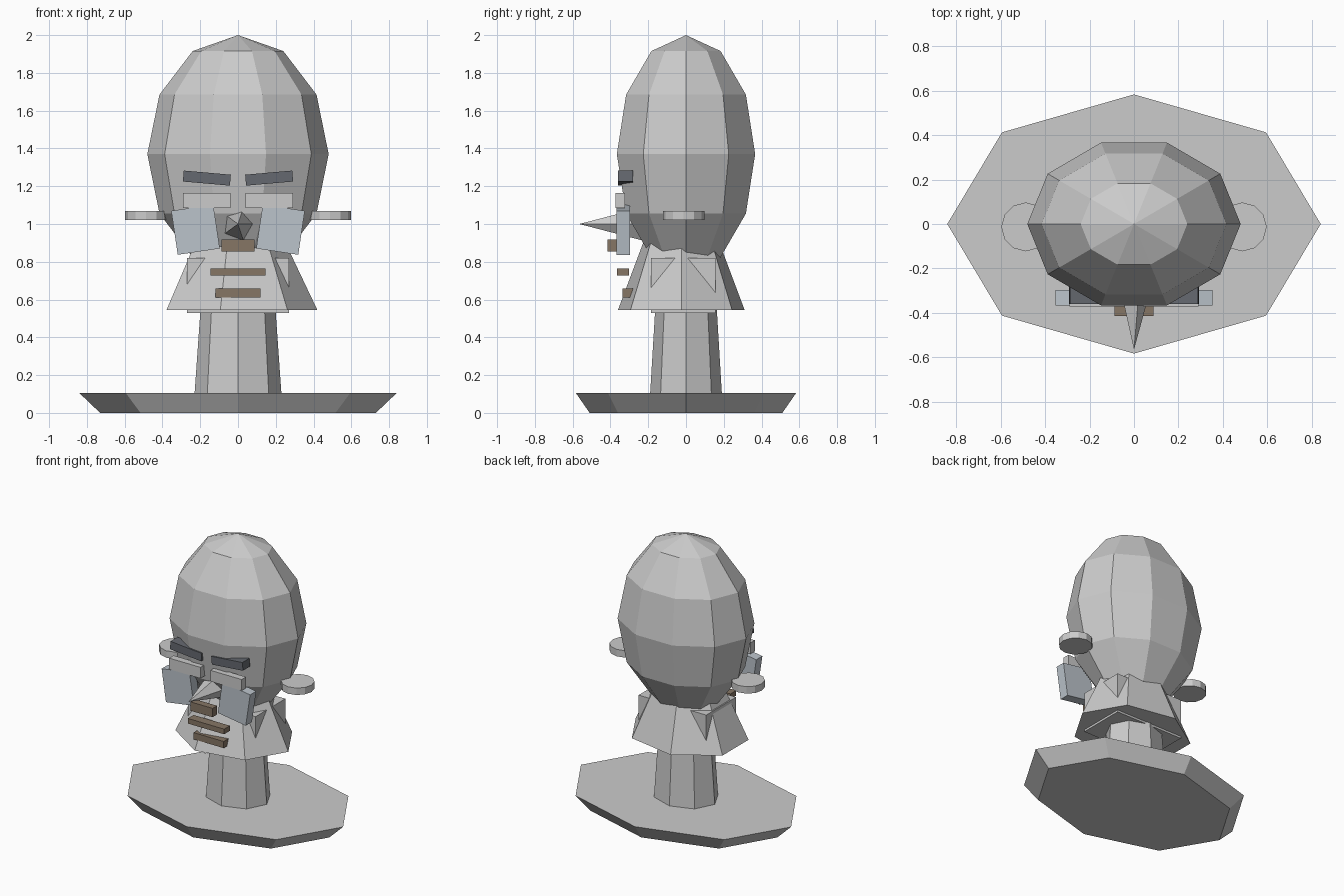
import bpy, bmesh
from math import radians, sin, cos, pi
from mathutils import Matrix

if "Cube" in bpy.data.objects:
    bpy.data.objects.remove(bpy.data.objects["Cube"])


def material(name, rgb):
    m = bpy.data.materials.new(name)
    m.diffuse_color = (*rgb, 1)
    m.use_nodes = True
    m.node_tree.nodes["Principled BSDF"].inputs["Base Color"].default_value = m.diffuse_color
    return m


WHITE = material("white", (0.85, 0.85, 0.83))
PALE = material("pale", (0.50, 0.55, 0.60))
DARK = material("dark", (0.13, 0.14, 0.16))
BROWN = material("brown", (0.24, 0.18, 0.13))


def finish(name, bm, mat=None):
    bmesh.ops.recalc_face_normals(bm, faces=bm.faces)
    me = bpy.data.meshes.new(name)
    bm.to_mesh(me)
    bm.free()
    ob = bpy.data.objects.new(name, me)
    bpy.context.collection.objects.link(ob)
    if mat:
        me.materials.append(mat)
    return ob


def stack(name, n, rings, x=0, y=0, mat=None):
    """Capped n-sided solid from (rx, ry, z) rings, first corner on +x."""
    bm = bmesh.new()
    loops = [[bm.verts.new((x + rx * cos(2 * pi * i / n), y + ry * sin(2 * pi * i / n), z))
              for i in range(n)] for rx, ry, z in rings]
    for a, b in zip(loops, loops[1:]):
        for i in range(n):
            j = (i + 1) % n
            bm.faces.new((a[i], a[j], b[j], b[i]))
    bm.faces.new(loops[0])
    bm.faces.new(loops[-1])
    bmesh.ops.remove_doubles(bm, verts=bm.verts, dist=0.0005)
    return finish(name, bm, mat)


def box(name, centre, size, tilt=0, mat=None):
    bm = bmesh.new()
    bmesh.ops.create_cube(bm, size=1, matrix=Matrix.Translation(centre)
                          @ Matrix.Rotation(radians(tilt), 4, 'Y')
                          @ Matrix.Diagonal((*size, 1)))
    return finish(name, bm, mat)


# Base, neck and jaw
stack("base", 8, [(0.73, 0.51, 0), (0.84, 0.583, 0.105)])
stack("neck", 8, [(0.23, 0.19, 0.10), (0.195, 0.16, 0.60)])
stack("jaw", 7, [(0.42, 0.344, 0.545), (0.23, 0.19, 0.945)], y=-0.025)
box("jaw_block", (0, -0.015, 0.675), (0.54, 0.34, 0.29))

# Faceted skull
stack("head", 10, [(0.48 * sin(pi * k / 6), 0.385 * sin(pi * k / 6), 1.37 - 0.63 * cos(pi * k / 6))
                   for k in range(7)])

# Paired features
for s, side in ((-1, "right"), (1, "left")):
    stack(f"ear_{side}", 12, [(0.11, 0.11, 1.02), (0.11, 0.11, 1.07)], x=0.487 * s, y=-0.013)
    box(f"eyebrow_{side}", (0.165 * s, -0.32, 1.243), (0.25, 0.08, 0.058), -5 * s, DARK)
    box(f"eye_{side}", (0.165 * s, -0.347, 1.125), (0.25, 0.05, 0.08), 0, WHITE)
    box(f"cheek_{side}", (0.225 * s, -0.332, 0.97), (0.225, 0.07, 0.235), 8.5 * s, PALE)

# Nose spike pointing forward
nose = stack("nose", 5, [(0.10, 0.10, 0.20), (0, 0, 0.565)], mat=WHITE)
nose.data.transform(Matrix.Translation((0, 0, 1.0)) @ Matrix.Rotation(radians(90), 4, 'X'))

# Nostril bar and lips
box("nostril_bar", (0, -0.39, 0.887), (0.175, 0.05, 0.064), 0, BROWN)
box("upper_lip", (0, -0.333, 0.747), (0.29, 0.065, 0.037), 0, BROWN)
box("lower_lip", (0, -0.305, 0.634), (0.24, 0.06, 0.048), 0, BROWN)
